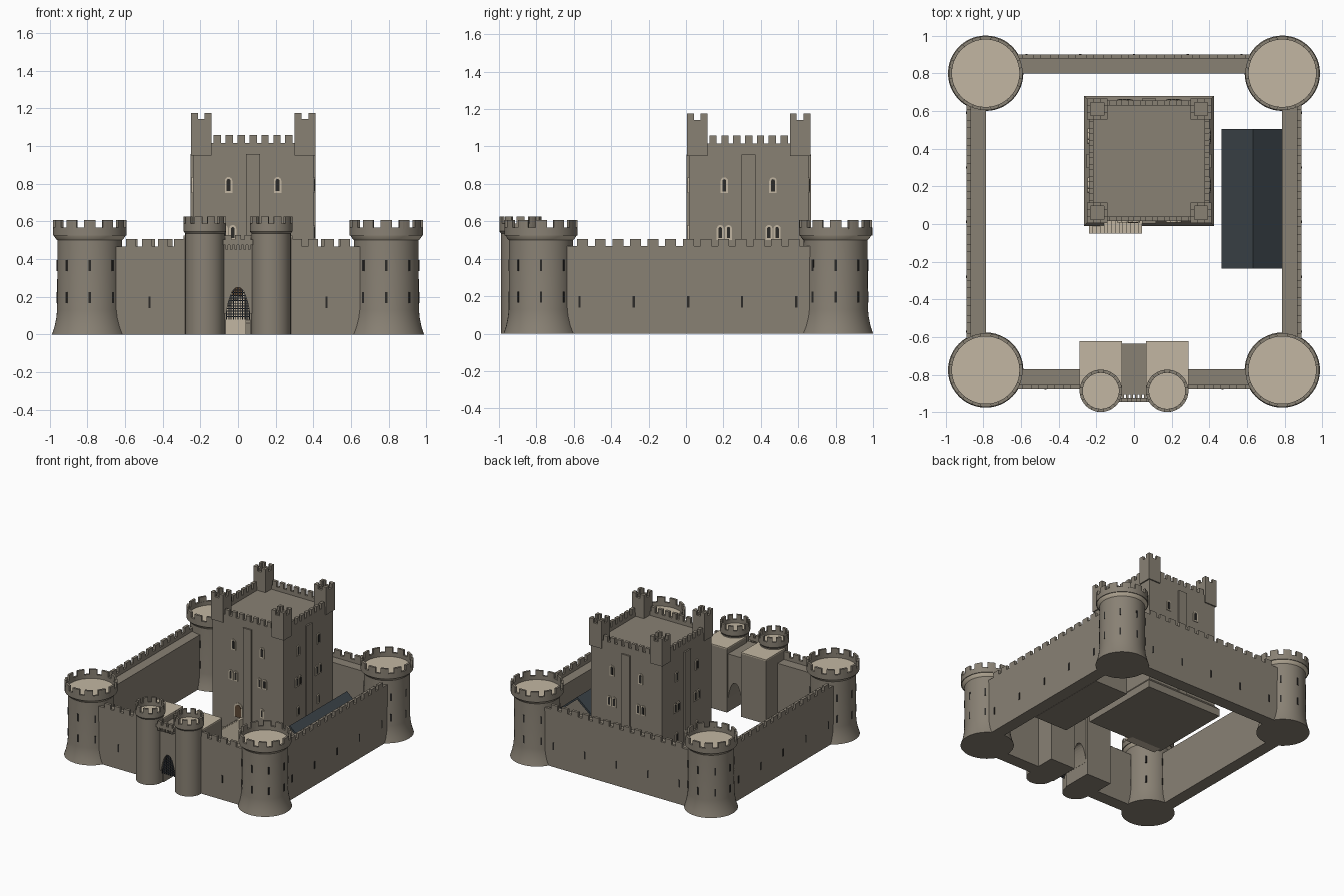
import bpy, bmesh, math
from mathutils import Matrix, Vector

if "Cube" in bpy.data.objects:
    bpy.data.objects.remove(bpy.data.objects["Cube"])


def material(name, rgb):
    m = bpy.data.materials.new(name)
    m.diffuse_color = (*rgb, 1)
    m.use_nodes = True
    m.node_tree.nodes["Principled BSDF"].inputs["Base Color"].default_value = m.diffuse_color
    return m


STONE = material("stone", (0.25, 0.22, 0.175))
PALE = material("pale_stone", (0.54, 0.47, 0.36))
SLATE = material("slate", (0.045, 0.058, 0.068))
DARK = material("dark_opening", (0.025, 0.024, 0.022))
IRON = material("iron", (0.03, 0.035, 0.045))
WOOD = material("door_wood", (0.11, 0.065, 0.035))


def finish(name, bm, mat, smooth=False):
    bmesh.ops.recalc_face_normals(bm, faces=bm.faces)
    me = bpy.data.meshes.new(name)
    bm.to_mesh(me)
    bm.free()
    me.materials.append(mat)
    ob = bpy.data.objects.new(name, me)
    bpy.context.collection.objects.link(ob)
    if smooth:
        bpy.ops.object.select_all(action='DESELECT')
        ob.select_set(True)
        bpy.context.view_layer.objects.active = ob
        bpy.ops.object.shade_smooth_by_angle(angle=math.radians(30))
    return ob


def add_box(bm, x0, x1, y0, y1, z0, z1, mtx=Matrix()):
    m = mtx @ Matrix.Translation(((x0 + x1) / 2, (y0 + y1) / 2, (z0 + z1) / 2)) \
        @ Matrix.Diagonal((x1 - x0, y1 - y0, z1 - z0, 1))
    bmesh.ops.create_cube(bm, size=1, matrix=m)


def boxes(name, mat, items):
    bm = bmesh.new()
    for b in items:
        add_box(bm, *b)
    return finish(name, bm, mat)


def add_prism(bm, poly, y0, y1, mtx=Matrix()):
    """Extrude an (x, z) outline from y0 to y1."""
    f = [bm.verts.new(mtx @ Vector((x, y0, z))) for x, z in poly]
    b = [bm.verts.new(mtx @ Vector((x, y1, z))) for x, z in poly]
    n = len(poly)
    bm.faces.new(f)
    bm.faces.new(b[::-1])
    for i in range(n):
        bm.faces.new((f[i], b[i], b[(i + 1) % n], f[(i + 1) % n]))


def prism(name, mat, poly, y0, y1):
    bm = bmesh.new()
    add_prism(bm, poly, y0, y1)
    return finish(name, bm, mat)


def lathe(name, mat, profile, centres, n=48, phase=0.0):
    """Turn an (r, z) profile; the ends are capped."""
    bm = bmesh.new()
    for cx, cy in centres:
        rings = [[bm.verts.new((cx + r * math.cos(phase + math.tau * i / n),
                                cy + r * math.sin(phase + math.tau * i / n), z))
                  for i in range(n)] for r, z in profile]
        for a, b in zip(rings, rings[1:]):
            for i in range(n):
                j = (i + 1) % n
                bm.faces.new((a[i], a[j], b[j], b[i]))
        bm.faces.new(rings[0])
        bm.faces.new(rings[-1])
    return finish(name, bm, mat, n > 8)


def ring_merlons(name, centres, r0, r1, z0, z1, count):
    """Curved merlons around a round parapet."""
    bm = bmesh.new()
    for cx, cy in centres:
        for k in range(count):
            a = [math.tau * (k + 0.3 * t) / count for t in (-1, -.33, .33, 1)]
            out = [(r1 * math.cos(t), r1 * math.sin(t)) for t in a]
            inn = [(r0 * math.cos(t), r0 * math.sin(t)) for t in a[::-1]]
            # the outline lies in (x, -z), so turn it to lie flat
            m = Matrix.Translation((cx, cy, 0)) @ Matrix.Rotation(math.pi / 2, 4, 'X')
            add_prism(bm, [(x, -y) for x, y in out + inn], z0, z1,
                      m @ Matrix.Diagonal((1, 1, 1, 1)))
    # prism runs along local y, which the rotation sends to +z
    return finish(name, bm, STONE)


def teeth(a, b, pitch, fill=0.62):
    """Merlon spans along a line from a to b."""
    n = max(1, round((b - a) / pitch))
    p = (b - a) / n
    return [(a + p * (i + .5 - fill / 2), a + p * (i + .5 + fill / 2)) for i in range(n)]


# Corner towers
YF, YB = -0.775, 0.80
corners = [(sx * 0.787, y) for sx in (-1, 1) for y in (YF, YB)]
lathe("corner_towers", STONE, [(.2, 0), (.187, .04), (.177, .09), (.173, .13), (.171, .51)], corners)
lathe("tower_bands", PALE, [(.165, .495), (.178, .505), (.191, .525), (.165, .525)], corners)
lathe("tower_parapets", STONE, [(.165, .524), (.196, .524), (.196, .567), (.179, .567), (.179, .53)], corners)
lathe("tower_floors", PALE, [(.179, .528), (.179, .535)], corners)
ring_merlons("tower_merlons", corners, .179, .196, .56, .608, 12)
bm = bmesh.new()
for cx, cy in corners:
    for k in range(8):
        m = Matrix.Translation((cx, cy, 0)) @ Matrix.Rotation(math.tau * k / 8, 4, 'Z')
        for z in (.195, .365):
            add_box(bm, .165, .175, -.006, .006, z - .03, z + .03, m)
finish("tower_arrow_slits", bm, DARK)

# Curtain walls with walkway, parapet and merlons
WT, PT = .44, .467
XO, XI, YO0, YI0, YO1, YI1 = .888, .786, -.875, -.77, .90, .798
walls, merlons, slits = [], [], []
for s in (-1, 1):
    def mx(x0, x1):
        return (min(s * x0, s * x1), max(s * x0, s * x1))
    walls += [(*mx(XI, XO), YF, YB, 0, WT), (*mx(XO - .022, XO), YF, YB, WT, PT)]
    merlons += [(*mx(XO - .022, XO), a, b, PT, .505) for a, b in teeth(-.6, .625, .096)]
    slits += [(*mx(XO - .01, XO + .003), y - .006, y + .006, .14, .2)
              for y in (-.57, -.28, .0125, .3, .59)]
    walls += [(*mx(.2, .787), YO0, YI0, 0, WT), (*mx(.2, .787), YO0, YO0 + .022, WT, PT)]
    merlons += [(*mx(a, b), YO0, YO0 + .022, PT, .505) for a, b in teeth(.27, .61, .087)]
    slits.append((*mx(.464, .476), YO0 - .003, YO0 + .01, .14, .2))
walls += [(-.787, .787, YI1, YO1, 0, WT), (-.787, .787, YO1 - .022, YO1, WT, PT)]
merlons += [(a, b, YO1 - .022, YO1, PT, .505) for a, b in teeth(-.61, .61, .096)]
slits += [(x - .006, x + .006, YO1 - .01, YO1 + .003, .14, .2) for x in (-.57, -.285, 0, .285, .57)]
boxes("curtain_walls", STONE, walls)
boxes("wall_merlons", STONE, merlons)
boxes("wall_arrow_slits", DARK, slits)

# Gatehouse: turrets, side blocks, arched middle, machicolation, portcullis
turrets = [(-.176, -.885), (.176, -.885)]
lathe("gate_turrets", STONE, [(.104, 0), (.104, .535), (.113, .547), (.113, .587), (.096, .587), (.096, .552)],
      turrets, 40)
lathe("gate_turret_floors", PALE, [(.096, .55), (.096, .557)], turrets, 40)
ring_merlons("gate_turret_merlons", turrets, .096, .113, .58, .625, 10)
boxes("gate_blocks", STONE, [(-.29, -.063, -.62, -.87, 0, .515), (.063, .29, -.62, -.87, 0, .515)])
boxes("gate_block_roofs", PALE, [(-.29, -.063, -.62, -.87, .515, .525), (.063, .29, -.62, -.87, .515, .525)])
arch = [(.062 * math.cos(t) * (1 - .12 * math.sin(2 * t)), .11 + .14 * math.sin(t))
        for t in [math.pi / 2 * i / 8 for i in range(9)]]
arch = arch + [(-x, z) for x, z in arch[-2::-1]]
prism("gate_arch", STONE, [(.08, .11)] + arch + [(-.08, .11), (-.08, .475), (.08, .475)], -.905, -.633)
boxes("gate_machicolation", STONE,
      [(-.08, .08, -.945, -.922, .475, .502)]
      + [(a, b, -.945, -.922, .5, .528) for a, b in teeth(-.075, .075, .05)]
      + [(x - .006, x + .006, -.943, -.9, .45, .478) for x in (-.06, -.036, -.012, .012, .036, .06)])
bars = [-.06 + .012 * i for i in range(11)]
boxes("portcullis", IRON,
      [(x - .0025, x + .0025, -.892, -.886, .08, .252) for x in bars]
      + [(-.062, .062, -.891, -.887, z - .0025, z + .0025) for z in [.095 + .014 * i for i in range(11)]])

# Keep: body, plinth, pilasters, parapet, corner turrets
KX, KY, H = .08, .335, .32
R2 = math.sqrt(2)
lathe("keep_plinth", STONE, [(.345 * R2, 0), (.345 * R2, .06), (H * R2, .09)], [(KX, KY)], 4, math.pi / 4)
boxes("keep_body", STONE, [(KX - H, KX + H, KY - H, KY + H, 0, .985)])
sides = [Matrix.Translation((KX, KY, 0)) @ Matrix.Rotation(math.pi / 2 * k, 4, 'Z') for k in range(4)]
details, crown = bmesh.new(), bmesh.new()
for m in sides:
    add_box(details, -.037, .037, -H - .012, -H + .01, 0, .957, m)
    add_box(crown, -.25, .25, -H, -H + .025, .98, 1.016, m)
    for a, b in teeth(-.222, .222, .0635):
        add_box(crown, a, b, -H, -H + .025, 1.01, 1.058, m)
    # corner turret with low parapet and corner merlons
    c = m @ Matrix.Translation((-.275, -.275, 0))
    add_box(crown, -.055, .055, -.055, .055, .95, 1.115, c)
    for q in range(4):
        t = c @ Matrix.Rotation(math.pi / 2 * q, 4, 'Z')
        add_box(crown, -.055, .055, -.055, -.035, 1.11, 1.142, t)
        add_box(crown, -.055, -.018, -.055, -.035, 1.14, 1.175, t)
        add_box(crown, .018, .055, -.055, -.035, 1.14, 1.175, t)
finish("keep_pilasters", details, STONE)
finish("keep_battlements", crown, STONE)


def window_outline(u, z0, w, h):
    top = [(u + w / 2 * math.cos(math.pi * i / 8), z0 + h - w / 2 + w / 2 * math.sin(math.pi * i / 8))
           for i in range(9)]
    return [(u - w / 2, z0), (u + w / 2, z0)] + top


# Keep windows: single lights above and below, paired lights in the middle
frames, panes = bmesh.new(), bmesh.new()
for k, m in enumerate(sides):
    for u in (-.13, .13):
        lights = [(u, .75, .04, .085), (u - .022, .5, .038, .08), (u + .022, .5, .038, .08)]
        if k or u > 0:
            lights.append((u, .26, .034, .075))
        for x, z, w, h in lights:
            add_prism(frames, window_outline(x, z, w, h), -H - .006, -H + .01, m)
            add_prism(panes, window_outline(x, z + .01, w - .02, h - .02), -H - .008, -H + .01, m)
finish("window_frames", frames, PALE)
finish("window_openings", panes, DARK)

# Keep door and stair
prism("door_frame", PALE, window_outline(-.005, .21, .075, .115), KY - H - .006, KY - H + .01)
prism("keep_door", WOOD, window_outline(-.005, .21, .052, .1), KY - H - .009, KY - H + .01)
boxes("keep_stair", PALE, [(-.24 + .02 * i, .043, -.05, .02, 0, .0155 * (i + 1)) for i in range(14)])

# Hall against the east wall
prism("hall_walls", STONE, [(.48, 0), (.784, 0), (.784, .26), (.632, .385), (.48, .26)], -.22, .49)
prism("hall_roof", SLATE, [(.463, .245), (.632, .385), (.785, .258), (.785, .275), (.632, .405), (.463, .265)],
      -.235, .505)
